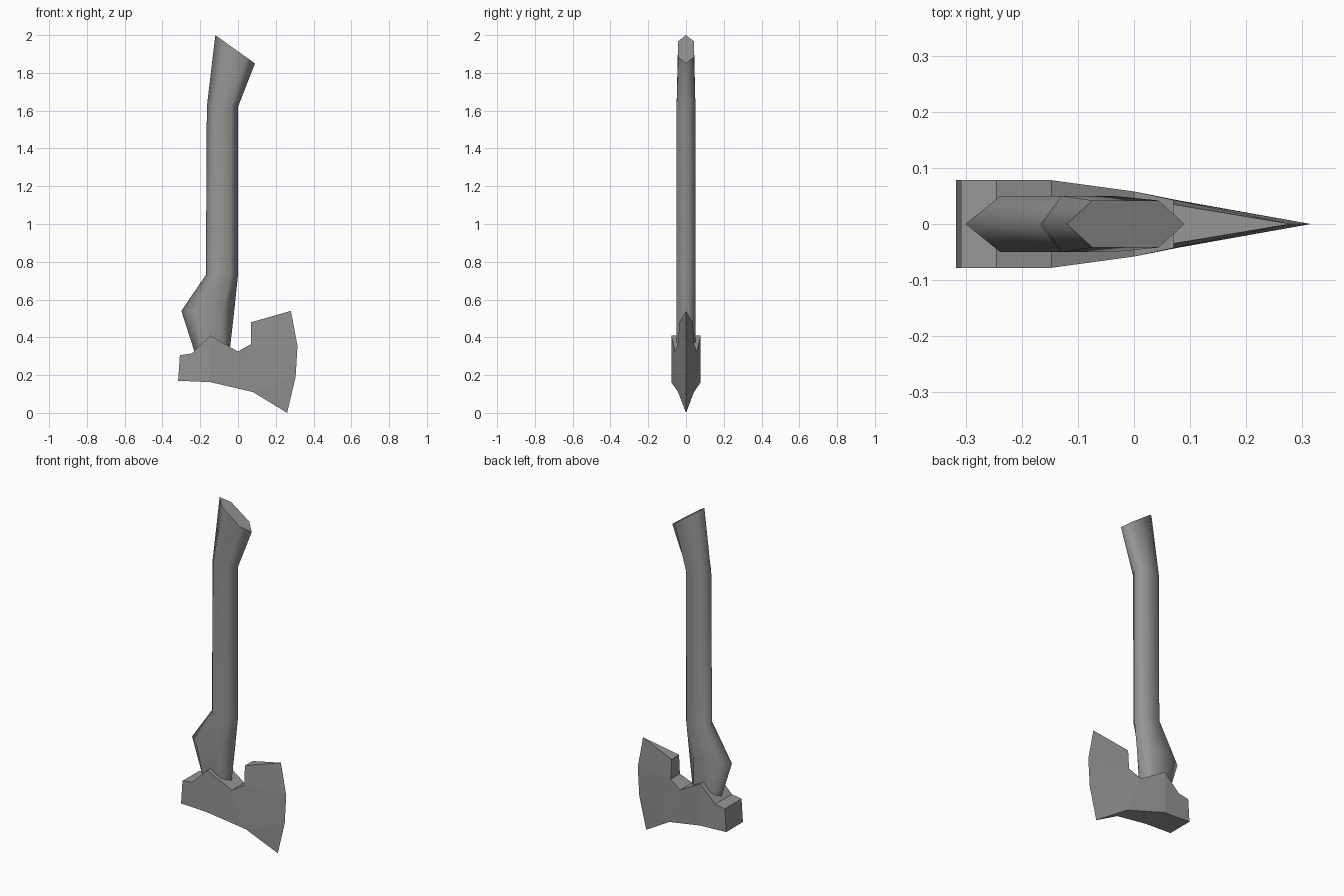
import bpy, bmesh

if "Cube" in bpy.data.objects:
    bpy.data.objects.remove(bpy.data.objects["Cube"], do_unlink=True)

grey = bpy.data.materials.new("plain grey")
GREY = (0.3, 0.3, 0.3, 1)
grey.use_nodes = True
grey.diffuse_color = GREY
grey.node_tree.nodes["Principled BSDF"].inputs["Base Color"].default_value = GREY


def finish(bm, name):
    bmesh.ops.recalc_face_normals(bm, faces=bm.faces[:])
    mesh = bpy.data.meshes.new(name)
    bm.to_mesh(mesh)
    bm.free()
    mesh.materials.append(grey)
    obj = bpy.data.objects.new(name, mesh)
    bpy.context.collection.objects.link(obj)
    return obj


# Handle: hexagonal rings lofted upward, smooth sides and flat sharp caps
# each ring: left x, left z, right x, right z, half thickness
RINGS = [(-0.20, 0.23, -0.055, 0.23, 0.05),
         (-0.30, 0.54, -0.02, 0.54, 0.05),
         (-0.17, 0.73, 0.0, 0.73, 0.05),
         (-0.165, 1.62, 0.0, 1.62, 0.05),
         (-0.12, 2.0, 0.09, 1.85, 0.042)]
HEX = [(0, 0), (0.22, -1), (0.78, -1), (1, 0), (0.78, 1), (0.22, 1)]
bm = bmesh.new()
loops = [[bm.verts.new((xl + t * (xr - xl), s * half, zl + t * (zr - zl)))
          for t, s in HEX] for xl, zl, xr, zr, half in RINGS]
for low, high in zip(loops, loops[1:]):
    for i in range(6):
        j = (i + 1) % 6
        bm.faces.new((low[i], low[j], high[j], high[i])).smooth = True
for loop in (loops[0], loops[-1]):
    cap = bm.faces.new(loop)
    for edge in cap.edges:
        edge.smooth = False
finish(bm, "handle")

# Axe head: one side plate per name, x, z, half thickness; zero is the cutting edge
POINTS = {
    "poll_low": (-0.317, 0.17, 0.078), "poll_top": (-0.308, 0.305, 0.078),
    "poll_step": (-0.245, 0.315, 0.078), "peak": (-0.147, 0.41, 0.078),
    "dip": (0.0, 0.325, 0.058), "notch": (0.07, 0.365, 0.043),
    "horn": (0.07, 0.48, 0.035), "toe": (0.28, 0.54, 0),
    "edge_high": (0.315, 0.355, 0), "edge_low": (0.305, 0.19, 0),
    "heel": (0.26, 0.0, 0), "beard": (0.08, 0.11, 0.042),
    "belly": (-0.147, 0.163, 0.078)}
PANELS = ["poll_low belly peak poll_step poll_top", "belly beard dip peak",
          "beard notch dip", "beard edge_low edge_high notch",
          "beard heel edge_low", "notch edge_high toe horn"]
bm = bmesh.new()
sides = []
for s in (-1, 1):
    side = {n: bm.verts.new((x, s * h, z)) for n, (x, z, h) in POINTS.items()}
    for panel in PANELS:
        bm.faces.new([side[n] for n in panel.split()])
    sides.append(side)

# Rim joining both sides, everywhere except along the cutting edge
names = list(POINTS)
for a, b in zip(names, names[1:] + names[:1]):
    if POINTS[a][2] + POINTS[b][2] > 0:
        bm.faces.new((sides[0][a], sides[0][b], sides[1][b], sides[1][a]))
bmesh.ops.remove_doubles(bm, verts=bm.verts[:], dist=0.0005)
finish(bm, "axe_head")
